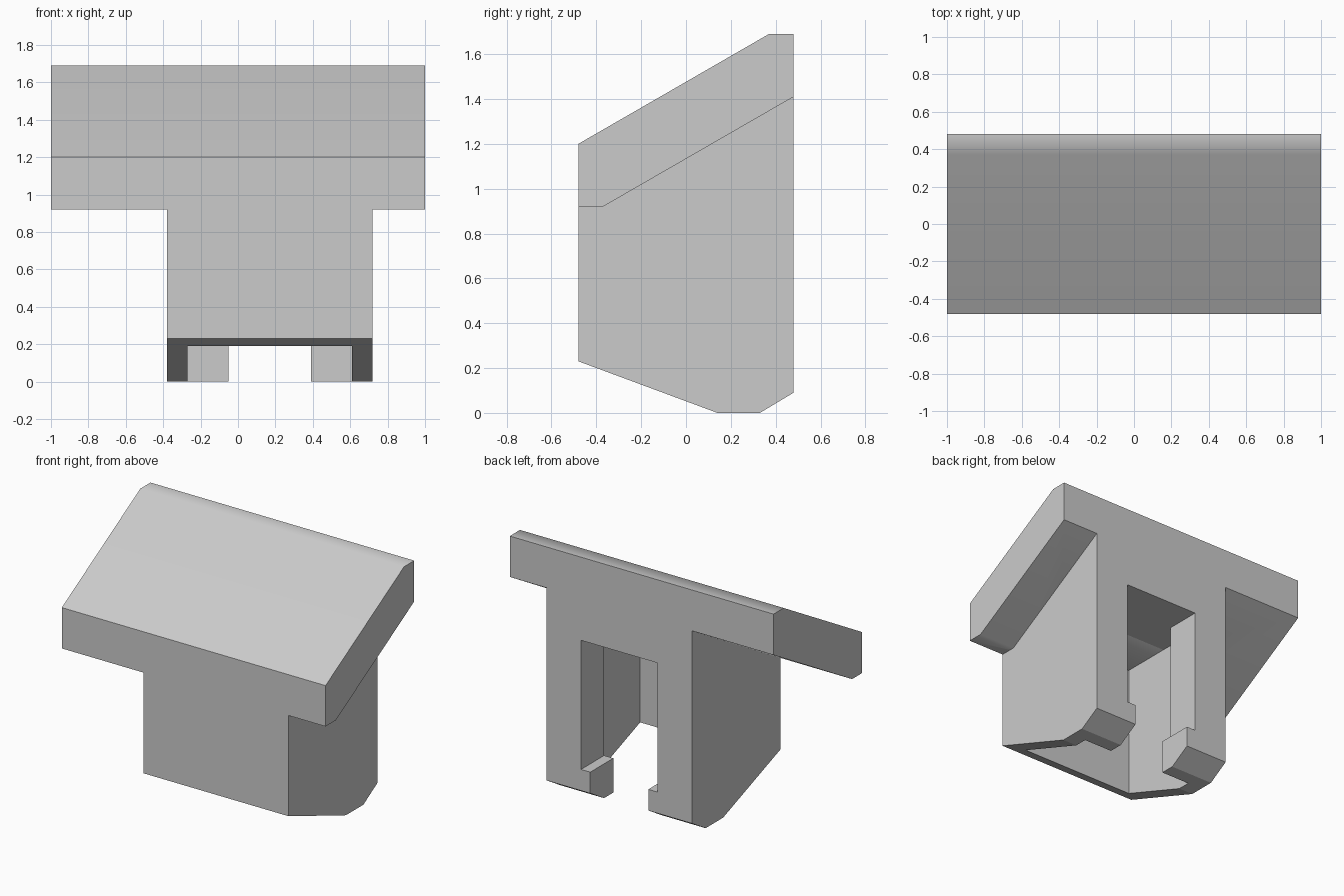
import bpy
import bmesh
from math import radians

if "Cube" in bpy.data.objects:
    bpy.data.objects.remove(bpy.data.objects["Cube"], do_unlink=True)

grey = bpy.data.materials.new("light_grey")
grey.use_nodes = True
grey.diffuse_color = (0.6, 0.6, 0.6, 1)
grey.node_tree.nodes["Principled BSDF"].inputs["Base Color"].default_value = (0.6, 0.6, 0.6, 1)


def extrude_profile(name, profile, x0, x1):
    """Extrude a side profile of (y, z) points from x0 to x1."""
    bm = bmesh.new()
    face = bm.faces.new([bm.verts.new((x0, y, z)) for y, z in profile])
    extruded = bmesh.ops.extrude_face_region(bm, geom=[face])["geom"]
    moved = [v for v in extruded if isinstance(v, bmesh.types.BMVert)]
    bmesh.ops.translate(bm, verts=moved, vec=(x1 - x0, 0, 0))
    bmesh.ops.recalc_face_normals(bm, faces=bm.faces[:])
    mesh = bpy.data.meshes.new(name)
    bm.to_mesh(mesh)
    bm.free()
    mesh.materials.append(grey)
    obj = bpy.data.objects.new(name, mesh)
    bpy.context.collection.objects.link(obj)
    return obj


def box(name, x0, x1, y0, y1, z0, z1):
    return extrude_profile(name, [(y0, z0), (y1, z0), (y1, z1), (y0, z1)], x0, x1)


BACK, FRONT = 0.48, -0.48
LEFT, RIGHT, MID = 0.72, -0.38, 0.17
CEILING = 1.12

# Sloping top slab and the hollow body that meets its underside
underside = [(FRONT, 0.92), (-0.37, 0.92), (BACK, 1.41)]
slab = extrude_profile("sloped_slab", underside + [(BACK, 1.69), (0.37, 1.69), (FRONT, 1.2)], -1, 1)
body = extrude_profile("hollow_body", [(FRONT, 0.23), (0.14, 0), (0.33, 0), (BACK, 0.09)]
                       + underside[::-1], RIGHT, LEFT)

# Cutters: inner cavity, back window and the narrower gap between the lips
cutters = [
    box("cavity_cutter", RIGHT + 0.11, LEFT - 0.11, FRONT + 0.105, 0.23, -0.2, CEILING),
    box("window_cutter", MID - 0.29, MID + 0.29, 0.1, 0.7, 0.235, CEILING),
    box("lip_gap_cutter", MID - 0.22, MID + 0.22, 0.1, 0.7, -0.2, 0.5),
]


def cut(obj, tools):
    bpy.context.view_layer.objects.active = obj
    for tool in tools:
        mod = obj.modifiers.new("cut", "BOOLEAN")
        mod.operation = "DIFFERENCE"
        mod.solver = "EXACT"
        mod.object = tool
        bpy.ops.object.modifier_apply(modifier=mod.name)


cut(body, cutters)
cut(slab, cutters[:1])
for tool in cutters:
    bpy.data.objects.remove(tool, do_unlink=True)

# Soft shading across the shallow bends only
for obj in (slab, body):
    bpy.ops.object.select_all(action="DESELECT")
    obj.select_set(True)
    bpy.context.view_layer.objects.active = obj
    bpy.ops.object.shade_smooth_by_angle(angle=radians(30.5 if obj is slab else 15))
    weighted = obj.modifiers.new("weighted_normals", "WEIGHTED_NORMAL")
    weighted.keep_sharp = True
